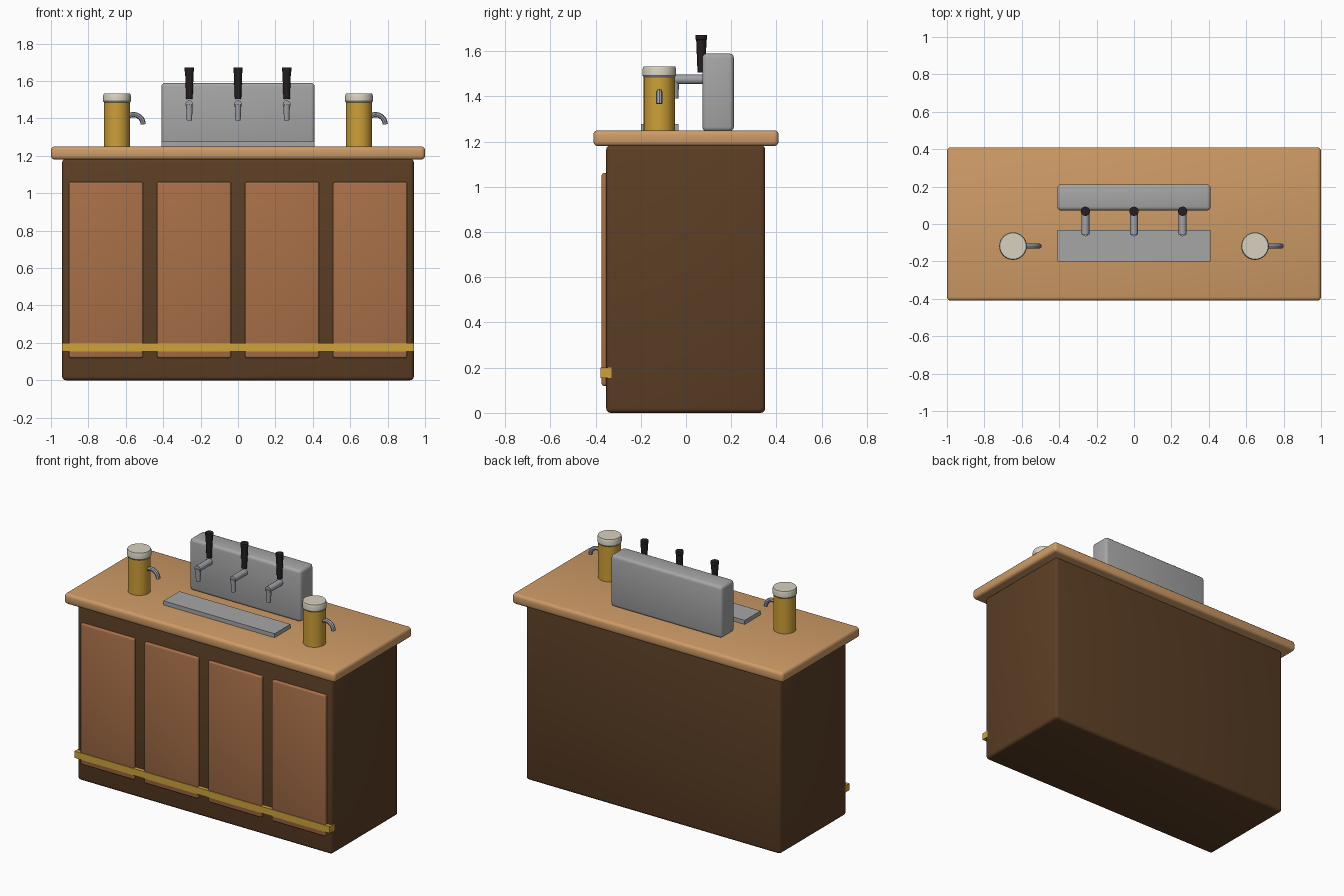
import bpy, bmesh, math
from mathutils import Vector, Matrix

cube = bpy.data.objects.get("Cube")
if cube:
    bpy.data.objects.remove(cube, do_unlink=True)


def material(name, r, g, b):
    m = bpy.data.materials.new(name)
    m.use_nodes = True
    m.diffuse_color = (r, g, b, 1)
    m.node_tree.nodes["Principled BSDF"].inputs["Base Color"].default_value = (r, g, b, 1)
    return m


DARK_WOOD = material("dark wood", 0.105, 0.048, 0.018)
PANEL_WOOD = material("panel wood", 0.39, 0.16, 0.065)
TOP_WOOD = material("light wood", 0.62, 0.33, 0.135)
BRASS = material("brass", 0.62, 0.36, 0.045)
BEER = material("amber beer", 0.62, 0.35, 0.04)
FOAM = material("cream foam", 0.68, 0.64, 0.52)
STEEL = material("brushed steel", 0.38, 0.38, 0.385)
CHROME = material("chrome", 0.35, 0.36, 0.39)
BLACK = material("black grip", 0.018, 0.014, 0.015)


def finish(name, bm, mat):
    bmesh.ops.recalc_face_normals(bm, faces=bm.faces)
    mesh = bpy.data.meshes.new(name)
    bm.to_mesh(mesh)
    bm.free()
    mesh.materials.append(mat)
    ob = bpy.data.objects.new(name, mesh)
    bpy.context.collection.objects.link(ob)
    bpy.ops.object.select_all(action='DESELECT')
    ob.select_set(True)
    bpy.context.view_layer.objects.active = ob
    bpy.ops.object.shade_smooth_by_angle(angle=math.radians(35))
    return ob


def box(name, mat, low, high, bevel=0.0):
    """Box between two corners, with rounded edges."""
    low, high = Vector(low), Vector(high)
    bm = bmesh.new()
    bmesh.ops.create_cube(bm, size=1, matrix=Matrix.Translation((low + high) / 2)
                          @ Matrix.Diagonal((*(high - low), 1)))
    if bevel:
        bmesh.ops.bevel(bm, geom=bm.edges[:], offset=bevel, segments=3,
                        profile=0.5, affect='EDGES')
    return finish(name, bm, mat)


def sweep(name, mat, points, radii, sides, side_axis):
    """Skin rings of the given radii along a path, capped at both ends."""
    bm = bmesh.new()
    points = [Vector(p) for p in points]
    across = Vector(side_axis)
    rings = []
    for i, (p, r) in enumerate(zip(points, radii)):
        along = points[min(i + 1, len(points) - 1)] - points[max(i - 1, 0)]
        other = along.normalized().cross(across)
        angles = [math.tau * k / sides for k in range(sides)]
        rings.append([bm.verts.new(p + r * (math.cos(a) * across + math.sin(a) * other))
                      for a in angles])
    for a, b in zip(rings, rings[1:]):
        for k in range(sides):
            n = (k + 1) % sides
            bm.faces.new((a[k], a[n], b[n], b[k]))
    bm.faces.new(rings[0])
    bm.faces.new(rings[-1])
    return finish(name, bm, mat)


def turned(name, mat, x, y, profile, sides=24):
    """Upright turned part from (radius, height) pairs."""
    return sweep(name, mat, [(x, y, z) for r, z in profile],
                 [r for r, z in profile], sides, (1, 0, 0))


# Counter
box("counter_body", DARK_WOOD, (-0.94, -0.353, 0), (0.94, 0.35, 1.185), 0.02)
box("countertop", TOP_WOOD, (-1, -0.41, 1.18), (1, 0.41, 1.25), 0.02)
for i in range(4):
    x = (i - 1.5) * 0.471
    box(f"front_panel_{i + 1}", PANEL_WOOD, (x - 0.198, -0.373, 0.12),
        (x + 0.198, -0.335, 1.06), 0.009)
box("foot_rail", BRASS, (-0.942, -0.378, 0.155), (0.942, -0.33, 0.2))

# Tap tower and drip tray
box("tap_tower", STEEL, (-0.41, 0.072, 1.245), (0.41, 0.212, 1.59), 0.02)
box("drip_tray", STEEL, (-0.41, -0.2, 1.248), (0.41, -0.033, 1.277))

# Taps
for i, x in enumerate((-0.26, 0, 0.26), 1):
    sweep(f"tap_pipe_{i}", CHROME, [(x, 0.09, 1.475), (x, -0.057, 1.475)],
          [0.021, 0.021], 16, (1, 0, 0))
    turned(f"tap_spout_{i}", CHROME, x, -0.048,
           [(0.014, 1.39), (0.018, 1.475)], 16)
    turned(f"tap_handle_{i}", BLACK, x, 0.068,
           [(0.017, 1.505), (0.023, 1.65), (0.025, 1.652), (0.025, 1.672)], 16)

# Beer mugs, each with a curved handle on its left
for side, x in (("right", -0.647), ("left", 0.647)):
    y = -0.118
    turned(f"{side}_mug", BEER, x, y, [(0.069, 1.25), (0.069, 1.5)], 32)
    turned(f"{side}_foam", FOAM, x, y,
           [(0.069, 1.485), (0.074, 1.492), (0.074, 1.522), (0.07, 1.533)], 32)
    arc = [math.radians(a) for a in range(0, 121, 12)]
    sweep(f"{side}_mug_handle", CHROME,
          [(x + 0.088 + 0.052 * math.cos(a), y, 1.368 + 0.052 * math.sin(a)) for a in arc],
          [0.014] * len(arc), 8, (0, 1, 0))
